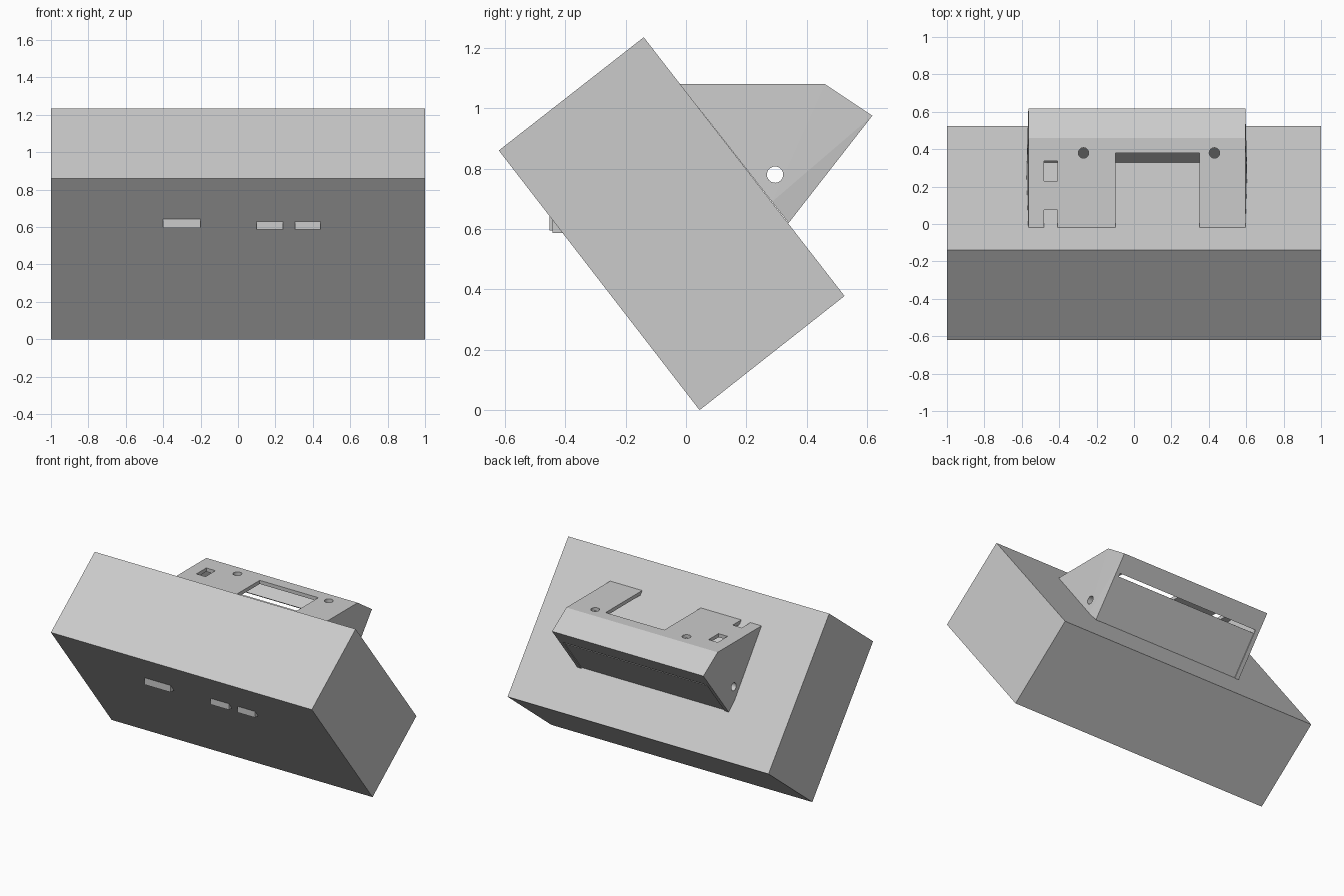
import bpy, bmesh
from mathutils import Vector, Matrix

cube = bpy.data.objects.get("Cube")
if cube:
    bpy.data.objects.remove(cube)

grey = bpy.data.materials.new("plain_grey")
grey.use_nodes = True
colour = (0.6, 0.6, 0.6, 1)
grey.diffuse_color = colour
grey.node_tree.nodes["Principled BSDF"].inputs["Base Color"].default_value = colour


def finish(name, bm):
    bmesh.ops.recalc_face_normals(bm, faces=bm.faces)
    mesh = bpy.data.meshes.new(name)
    bm.to_mesh(mesh)
    bm.free()
    mesh.materials.append(grey)
    obj = bpy.data.objects.new(name, mesh)
    bpy.context.scene.collection.objects.link(obj)
    return obj


def prism(name, profile, x0, x1):
    """Extrude a (y, z) profile along x."""
    bm = bmesh.new()
    face = bm.faces.new([bm.verts.new((x0, y, z)) for y, z in profile])
    grown = bmesh.ops.extrude_face_region(bm, geom=[face])["geom"]
    moved = [v for v in grown if isinstance(v, bmesh.types.BMVert)]
    bmesh.ops.translate(bm, verts=moved, vec=(x1 - x0, 0, 0))
    return finish(name, bm)


def block(name, x0, x1, y0, y1, z0, z1):
    return prism(name, [(y0, z0), (y1, z0), (y1, z1), (y0, z1)], x0, x1)


def rod(name, centre, radius, depth, axis):
    bm = bmesh.new()
    turn = Vector((0, 0, 1)).rotation_difference(Vector(axis)).to_matrix().to_4x4()
    bmesh.ops.create_cone(bm, cap_ends=True, segments=24, radius1=radius,
                          radius2=radius, depth=depth,
                          matrix=Matrix.Translation(centre) @ turn)
    return finish(name, bm)


def cut(target, cutter):
    cutter.hide_render = True
    mod = target.modifiers.new("cut", "BOOLEAN")
    mod.operation = "DIFFERENCE"
    mod.solver = "EXACT"
    mod.object = cutter
    bpy.context.view_layer.objects.active = target
    bpy.ops.object.modifier_apply(modifier=mod.name)
    bpy.data.objects.remove(cutter)


# Tilted main body
prism("main_body", [(-0.14, 1.235), (-0.62, 0.86), (0.045, 0), (0.525, 0.378)], -1, 1)

# Small upright tabs poking out of the front
for name, x0, x1, y, z0, z1 in (
        ("right_front_tab", -0.4, -0.2, -0.452, 0.595, 0.645),
        ("middle_front_tab", 0.1, 0.24, -0.442, 0.587, 0.63),
        ("left_front_tab", 0.305, 0.44, -0.442, 0.587, 0.63)):
    block(name, x0, x1, y, -0.38, z0, z1)

# Rear housing, with side walls that bulge slightly near the bottom
LEFT, RIGHT, WALL = 0.595, -0.565, 0.03
outline = [(-0.02, 1.08), (0.46, 1.08), (0.617, 0.975), (0.34, 0.62)]
bm = bmesh.new()
for x, bulge in ((LEFT, 0.01), (RIGHT, -0.01)):
    for y, z in outline:
        bm.verts.new((x, y, z))
    bm.verts.new((x + bulge, 0.285, 0.69))
bmesh.ops.convex_hull(bm, input=bm.verts)
housing = finish("rear_housing", bm)

# Hollow inside, open toward the body
inner = (RIGHT + WALL, LEFT - WALL)
cut(housing, prism("cavity", [(-0.1, 1.055), (0.452, 1.055), (0.585, 0.9655),
                              (0.30, 0.60), (-0.1, 0.60)], *inner))

# Recessed back panel with a slot above it
top, low = Vector(outline[2]), Vector(outline[3])
down = (low - top).normalized()
out = Vector((-down.y, down.x))


def back_strip(s0, s1, depth):
    return [tuple(top + down * s + out * h)
            for s, h in ((s0, -depth), (s1, -depth), (s1, 0.05), (s0, 0.05))]


cut(housing, prism("panel_recess", back_strip(0.126, 0.5, 0.006), *inner))
cut(housing, prism("panel_slot", back_strip(0.125, 0.147, 0.05),
                   inner[0] + 0.001, inner[1] - 0.001))

# Openings in the top plate
for x0, x1, y0, y1 in ((-0.1, 0.35, -0.2, 0.38),
                       (-0.48, -0.41, -0.2, 0.075),
                       (-0.48, -0.41, 0.23, 0.338)):
    cut(housing, block("top_opening", x0, x1, y0, y1, 1.0, 1.2))
for x in (-0.27, 0.43):
    cut(housing, rod("screw_hole", (x, 0.38, 1.08), 0.028, 0.12, (0, 0, 1)))

# Round hole through both side walls
cut(housing, rod("side_hole", (0, 0.295, 0.78), 0.027, 2, (1, 0, 0)))
